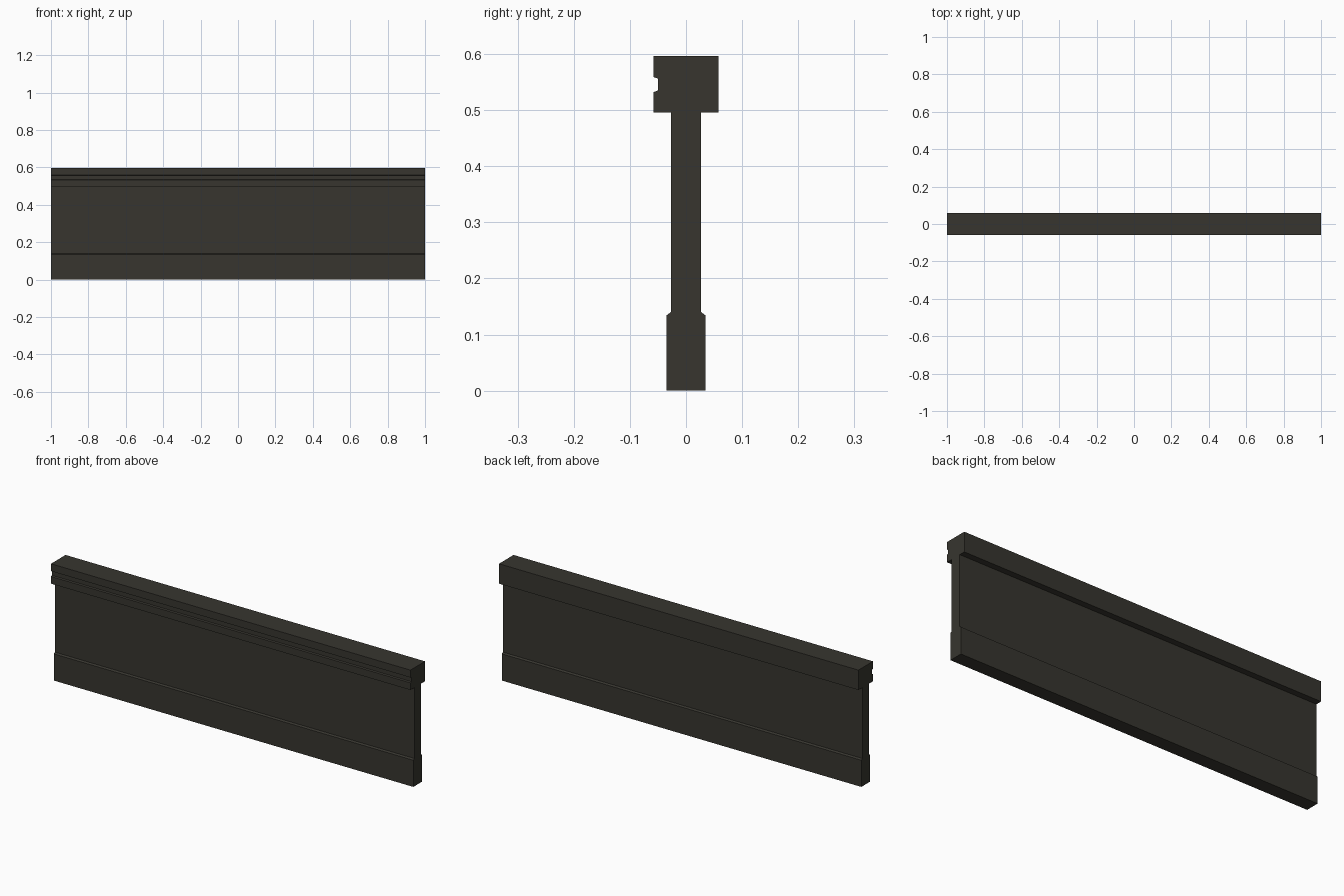
import bpy, bmesh

if "Cube" in bpy.data.objects:
    bpy.data.objects.remove(bpy.data.objects["Cube"])

mat = bpy.data.materials.new("dark olive grey")
mat.diffuse_color = (0.038, 0.036, 0.028, 1)
mat.use_nodes = True
mat.node_tree.nodes["Principled BSDF"].inputs["Base Color"].default_value = mat.diffuse_color

# Right half of the cross-section (y, z), bottom to top
right = [(0.035, 0), (0.035, 0.134), (0.027, 0.14), (0.027, 0.496),
         (0.058, 0.496), (0.058, 0.596)]
# Left half mirrors it, with a shallow groove cut in the front of the cap
left = [(-y, z) for y, z in reversed(right)]
left[1:1] = [(-0.058, 0.559), (-0.05, 0.556), (-0.05, 0.535), (-0.058, 0.532)]

# Extrude the profile along x
bm = bmesh.new()
face = bm.faces.new([bm.verts.new((-1, y, z)) for y, z in right + left])
ext = bmesh.ops.extrude_face_region(bm, geom=[face], use_keep_orig=True)
verts = [v for v in ext["geom"] if isinstance(v, bmesh.types.BMVert)]
bmesh.ops.translate(bm, verts=verts, vec=(2, 0, 0))
bmesh.ops.recalc_face_normals(bm, faces=bm.faces)

mesh = bpy.data.meshes.new("barrier_wall")
bm.to_mesh(mesh)
bm.free()
mesh.materials.append(mat)
wall = bpy.data.objects.new("barrier_wall", mesh)
bpy.context.collection.objects.link(wall)
